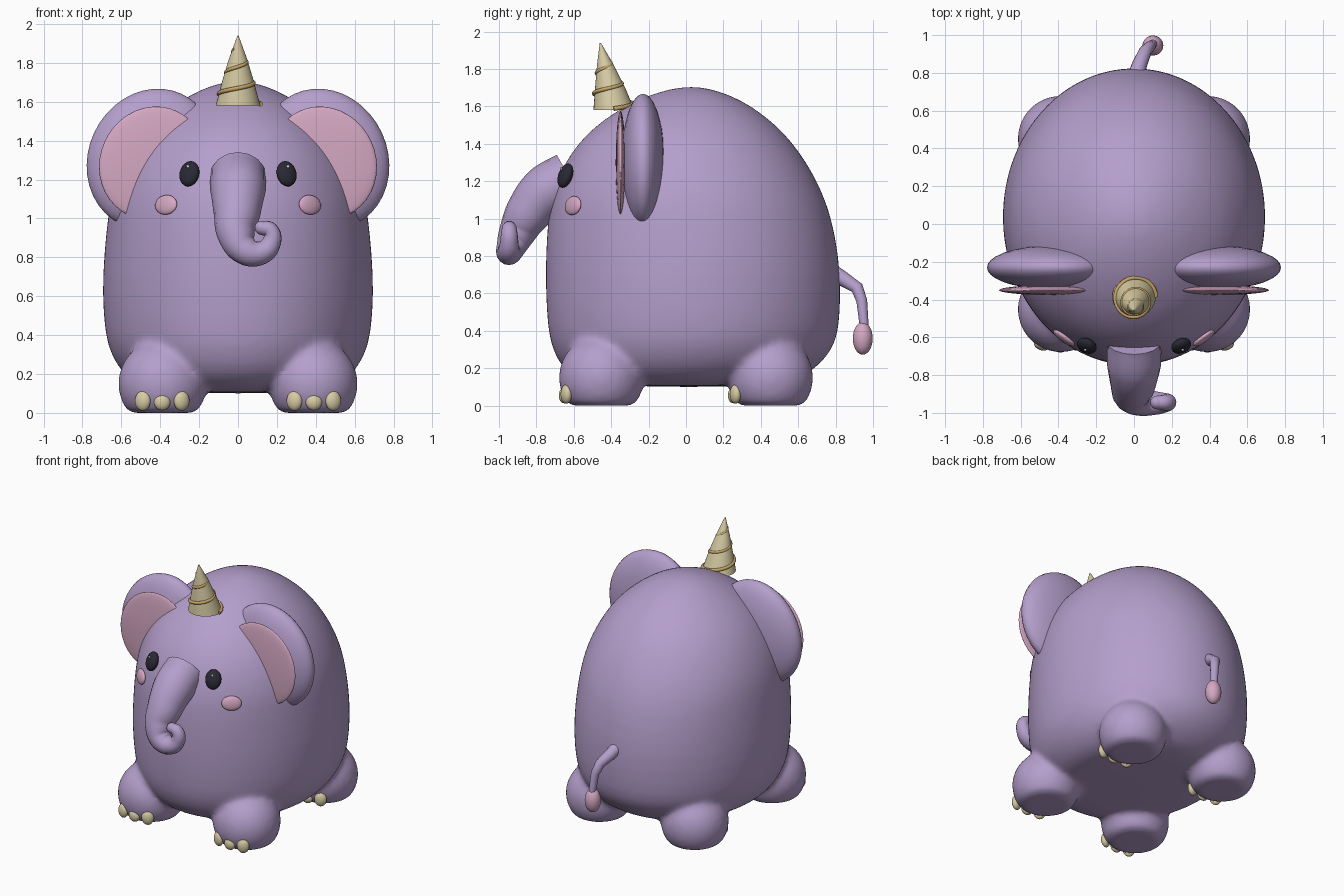
import bpy, bmesh
from math import sin, cos, pi, radians

cube = bpy.data.objects.get("Cube")
if cube:
    bpy.data.objects.remove(cube)


def material(name, r, g, b):
    m = bpy.data.materials.new(name)
    m.use_nodes = True
    m.diffuse_color = (r, g, b, 1)
    bsdf = next(n for n in m.node_tree.nodes if n.type == 'BSDF_PRINCIPLED')
    bsdf.inputs["Base Color"].default_value = (r, g, b, 1)
    return m


lilac = material("lilac skin", .46, .345, .60)
pink = material("soft pink", .66, .39, .54)
cream = material("cream horn", .68, .60, .37)
gold = material("gold spiral", .56, .37, .13)
black = material("dark eye", .022, .022, .036)
white = material("eye highlight", .8, .8, .8)


def finish(name, bm, mat, smooth=True):
    bmesh.ops.recalc_face_normals(bm, faces=bm.faces)
    for f in bm.faces:
        f.smooth = smooth and len(f.verts) < 5
    mesh = bpy.data.meshes.new(name)
    bm.to_mesh(mesh)
    bm.free()
    mesh.materials.append(mat)
    obj = bpy.data.objects.new(name, mesh)
    bpy.context.collection.objects.link(obj)
    return obj


def loft(bm, rows, sides=48):
    """Stack oval rings given as (height, half width, front y, back y)."""
    rings = []
    for z, rx, front, back in rows:
        mid, ry = (front + back) / 2, (back - front) / 2
        rings.append([bm.verts.new((rx * cos(a), mid + ry * sin(a), z))
                      for a in (2 * pi * i / sides for i in range(sides))])
    for low, high in zip(rings, rings[1:]):
        for i in range(sides):
            j = (i + 1) % sides
            bm.faces.new((low[i], low[j], high[j], high[i]))
    bm.faces.new(rings[0])
    bm.faces.new(rings[-1])


def ellipsoid(name, loc, radii, mat, rot=(0, 0, 0)):
    bm = bmesh.new()
    bmesh.ops.create_uvsphere(bm, u_segments=32, v_segments=20, radius=1)
    bmesh.ops.scale(bm, vec=radii, verts=bm.verts)
    obj = finish(name, bm, mat)
    obj.location = loc
    obj.rotation_euler = [radians(a) for a in rot]
    return obj


def tube(name, points, mat, kind='BEZIER'):
    """Round tube through (x, y, z, radius) points."""
    curve = bpy.data.curves.new(name, 'CURVE')
    curve.dimensions = '3D'
    curve.bevel_depth = 1
    curve.bevel_resolution = 6
    curve.resolution_u = 10
    curve.use_fill_caps = True
    spline = curve.splines.new(kind)
    knots = spline.bezier_points if kind == 'BEZIER' else spline.points
    knots.add(len(points) - 1)
    for k, (x, y, z, r) in zip(knots, points):
        k.radius = r
        if kind == 'BEZIER':
            k.co = (x, y, z)
            k.handle_left_type = k.handle_right_type = 'AUTO'
        else:
            k.co = (x, y, z, 1)
    curve.materials.append(mat)
    obj = bpy.data.objects.new(name, curve)
    bpy.context.collection.objects.link(obj)
    bpy.ops.object.select_all(action='DESELECT')
    obj.select_set(True)
    bpy.context.view_layer.objects.active = obj
    bpy.ops.object.convert(target='MESH')
    bpy.ops.object.shade_smooth_by_angle(angle=radians(50))
    return bpy.context.object


# Body and four stubby legs, blended into one skin
body_rows = [
    (.10, .40, -.45, .48), (.13, .50, -.57, .58), (.20, .595, -.665, .70),
    (.30, .655, -.715, .785), (.40, .685, -.74, .82), (.60, .70, -.752, .83),
    (.80, .692, -.752, .82), (1.0, .672, -.74, .78), (1.1, .655, -.722, .745),
    (1.2, .625, -.692, .702), (1.3, .58, -.648, .645), (1.4, .52, -.58, .575),
    (1.5, .435, -.482, .485), (1.6, .307, -.335, .355), (1.66, .2, -.2, .24),
    (1.695, .1, -.08, .13), (1.705, .03, 0, .06)]
bm = bmesh.new()
loft(bm, body_rows)
for sx in (-1, 1):
    for sy in (-1, 1):
        leg = bmesh.ops.create_uvsphere(bm, u_segments=32, v_segments=24, radius=.23)
        for v in leg["verts"]:
            v.co.x += sx * .388
            v.co.y += sy * .452
            v.co.z = max(v.co.z + .15, 0)
body = finish("body_and_legs", bm, lilac)
body.modifiers.new("round", 'SUBSURF').levels = 1
remesh = body.modifiers.new("blend", 'REMESH')
remesh.mode = 'VOXEL'
remesh.voxel_size = .018
remesh.use_smooth_shade = True
soften = body.modifiers.new("soften", 'SMOOTH')
soften.factor = .5
soften.iterations = 14

# Toenails on every foot
for side, sx in (("right", -1), ("left", 1)):
    for end, y in (("front", -.452), ("hind", .452)):
        for i in (-1, 0, 1):
            ellipsoid(f"{side}_{end}_toenail", (sx * .39 + i * .1, y - .2 + .012 * abs(i), .055 + .007 * abs(i)),
                      (.042, .028, .051 if i else .042), cream, (0, 0, i * 22))

# Ears, eyes and cheeks on both sides
for side, s in (("right", -1), ("left", 1)):
    ellipsoid(side + "_ear", (s * .445, -.23, 1.305), (.325, .115, .37), lilac, (0, -s * 25, 0))
    ellipsoid(side + "_inner_ear", (s * .44, -.35, 1.285), (.27, .026, .295), pink, (0, -s * 25, 0))
    ellipsoid(side + "_eye", (s * .25, -.645, 1.23), (.054, .034, .068), black, (-20, 0, s * 25))
    ellipsoid(side + "_eye_highlight", (s * .258, -.667, 1.268), (.008, .006, .008), white)
    ellipsoid(side + "_cheek", (s * .37, -.604, 1.07), (.068, .02, .051), pink, (-10, 0, s * 36))

# Trunk with a curled tip
tip = (.122, -.945, .952)
tube("trunk", [
    (0, -.62, 1.215, .145), (0, -.745, 1.145, .143), (-.005, -.845, 1.03, .122),
    (-.01, -.905, .92, .098), (.035, -.94, .838, .076), (.115, -.948, .823, .062),
    (.172, -.945, .876, .049), (.166, -.945, .938, .042), (*tip, .036)], lilac)
ellipsoid("trunk_tip", tip, (.036, .036, .036), lilac)

# Horn leaning forward, wrapped by a spiral
bm = bmesh.new()
loft(bm, [(1.58, .115, -.495, -.275), (1.7, .083, -.486, -.325),
          (1.82, .047, -.476, -.385), (1.94, .003, -.461, -.455)], 32)
finish("horn", bm, cream)
spiral = []
for i in range(81):
    t = i / 80
    a, z = 5.2 * pi * t, 1.588 + .285 * t
    r = .118 * (1.94 - z) / .36 + .001
    spiral.append((r * cos(a), -.385 - .073 * (z - 1.58) / .36 + r * sin(a), z, .012 - .004 * t))
tube("horn_spiral", spiral, gold, 'POLY')

# Tail with a soft tuft
tube("tail", [(.01, .78, .715, .045), (.03, .845, .675, .04), (.06, .915, .63, .034),
              (.085, .94, .56, .029), (.1, .953, .42, .024)], lilac, 'POLY')
ellipsoid("tail_tuft", (.1, .945, .36), (.055, .053, .087), pink)
